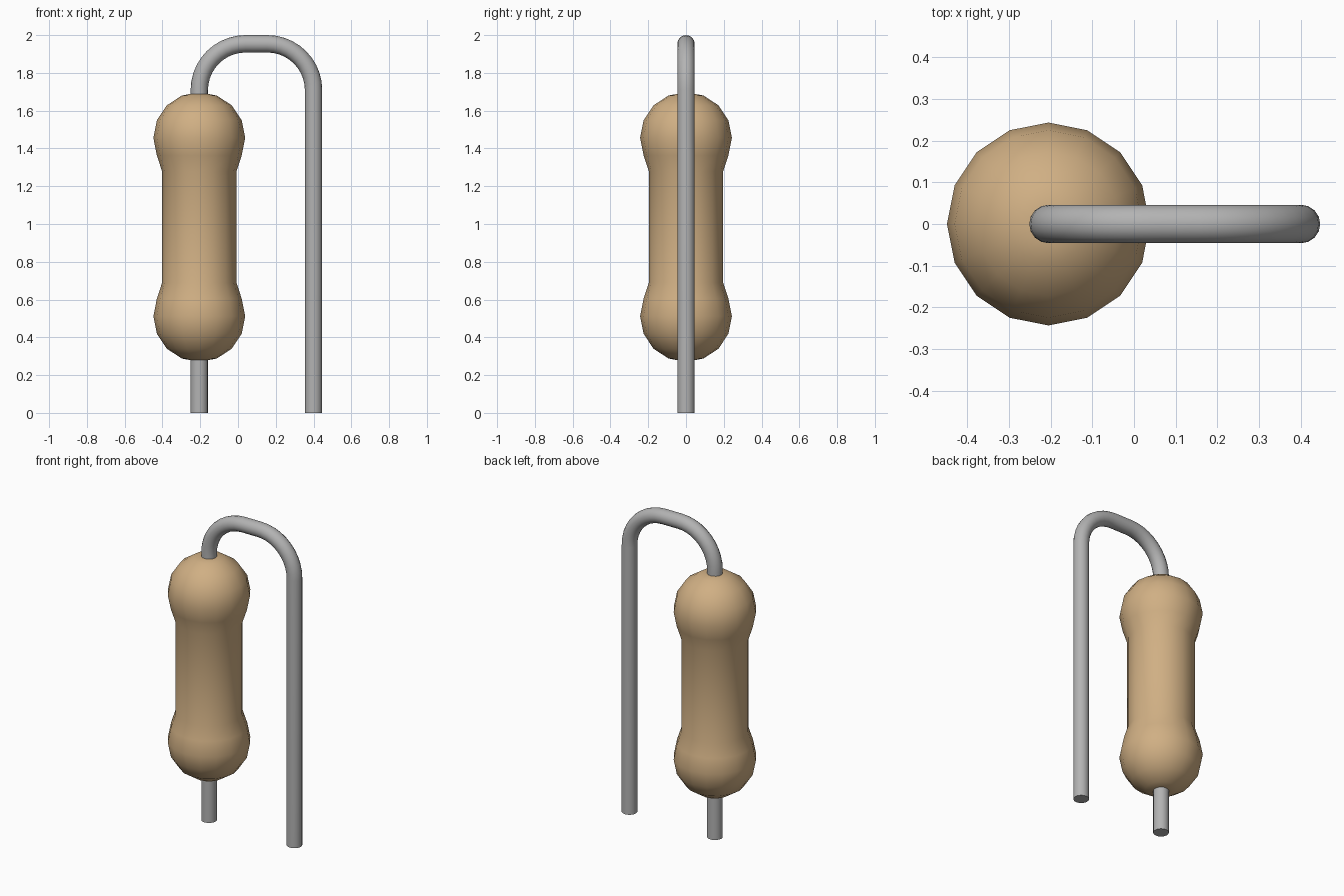
import bpy, bmesh
from math import sin, cos, pi, radians
from mathutils import Vector

cube = bpy.data.objects.get("Cube")
if cube:
    bpy.data.objects.remove(cube, do_unlink=True)

BODY_X, LEAD_X = -0.205, 0.4
WIRE_R, BEND_R, TOP_Z = 0.046, 0.245, 1.954
SIDES = 16


def material(name, rgb):
    mat = bpy.data.materials.new(name)
    mat.use_nodes = True
    mat.diffuse_color = (*rgb, 1)
    bsdf = next(n for n in mat.node_tree.nodes if n.type == 'BSDF_PRINCIPLED')
    bsdf.inputs["Base Color"].default_value = (*rgb, 1)
    return mat


def tube(name, path, radii, mat):
    """Skin circular rings along a path in the XZ plane and cap both ends."""
    bm = bmesh.new()
    rings = []
    for i, (p, r) in enumerate(zip(path, radii)):
        before, after = path[max(i - 1, 0)], path[min(i + 1, len(path) - 1)]
        tangent = (after - before).normalized()
        side, across = Vector((tangent.z, 0, -tangent.x)), Vector((0, 1, 0))
        rings.append([bm.verts.new(p + r * (side * cos(a) + across * sin(a)))
                      for a in (2 * pi * k / SIDES for k in range(SIDES))])
    for low, high in zip(rings, rings[1:]):
        for k in range(SIDES):
            n = (k + 1) % SIDES
            bm.faces.new((low[k], low[n], high[n], high[k]))
    bm.faces.new(rings[0])
    bm.faces.new(rings[-1])
    bmesh.ops.recalc_face_normals(bm, faces=bm.faces)
    mesh = bpy.data.meshes.new(name)
    bm.to_mesh(mesh)
    bm.free()
    mesh.materials.append(mat)
    obj = bpy.data.objects.new(name, mesh)
    bpy.context.collection.objects.link(obj)
    bpy.ops.object.select_all(action='DESELECT')
    obj.select_set(True)
    bpy.context.view_layer.objects.active = obj
    bpy.ops.object.shade_smooth_by_angle(angle=radians(40))
    return obj


def point(x, z):
    return Vector((x, 0, z))


def bend(cx, start, end, steps=10):
    """Quarter-circle corner of the wire."""
    return [point(cx + BEND_R * cos(a), TOP_Z - BEND_R + BEND_R * sin(a))
            for a in (radians(start + (end - start) * k / steps) for k in range(steps + 1))]


tan = material("tan ceramic", (0.63, 0.43, 0.23))
grey = material("grey metal", (0.45, 0.45, 0.45))

# Body: narrow barrel with a bulb at each end
half = [(0.197, 0.295), (0.2245, 0.379), (0.243, 0.472), (0.2245, 0.565),
        (0.172, 0.644), (0.093, 0.696), (0.04, 0.706)]
profile = [(r, -h) for r, h in reversed(half)] + half
tube("resistor_body", [point(BODY_X, 0.984 + h) for r, h in profile],
     [r for r, h in profile], tan)

# Short straight lead below the body
tube("lower_lead", [point(BODY_X, 0), point(BODY_X, 0.32)], [WIRE_R] * 2, grey)

# Long lead bent over the top and down to the ground
path = ([point(BODY_X, 1.66)] + bend(BODY_X + BEND_R, 180, 90)
        + bend(LEAD_X - BEND_R, 90, 0) + [point(LEAD_X, 0)])
tube("bent_lead", path, [WIRE_R] * len(path), grey)
